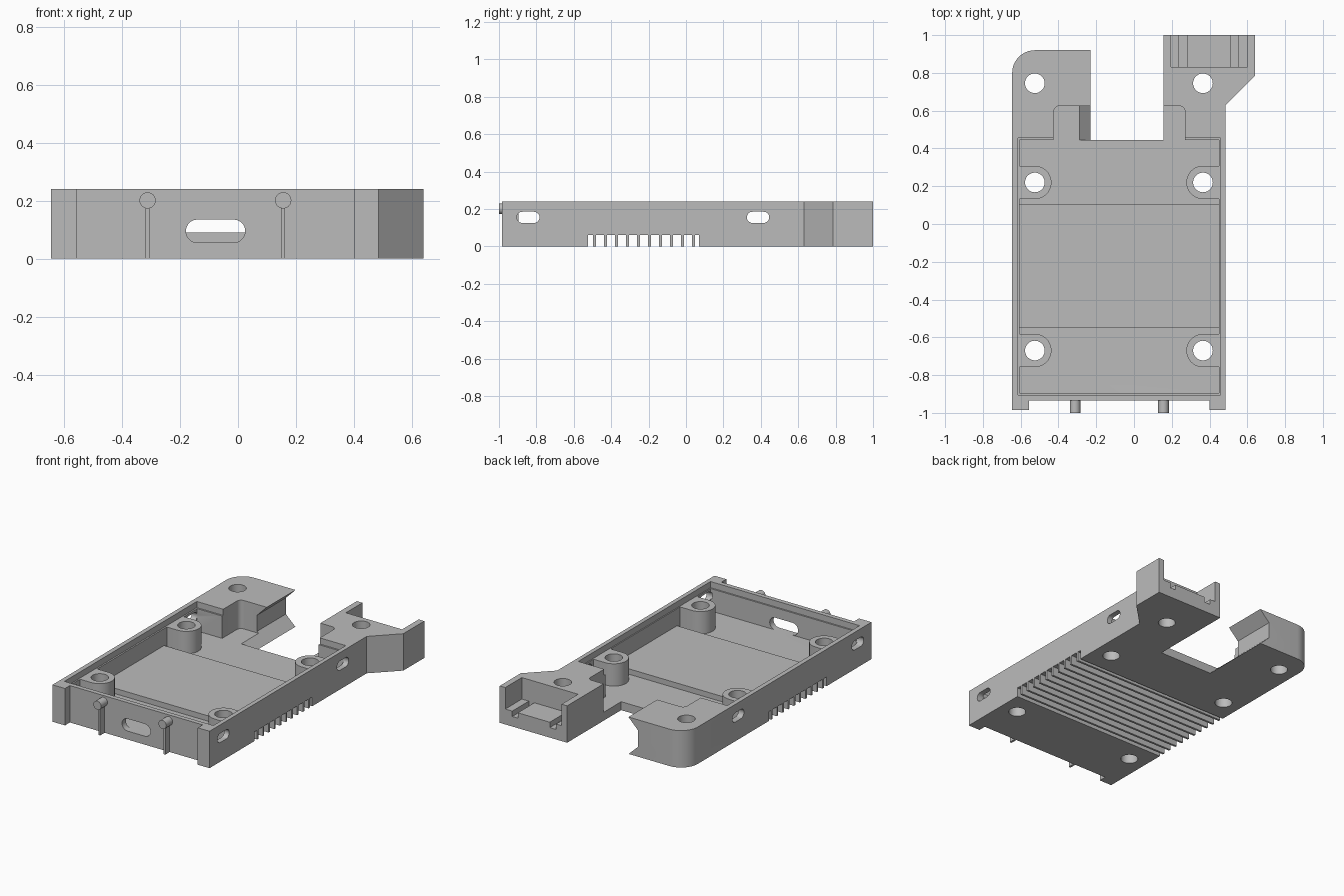
import bpy, math
from math import pi, sin, cos
from mathutils import Matrix

cube = bpy.data.objects.get("Cube")
if cube:
    bpy.data.objects.remove(cube, do_unlink=True)

grey = bpy.data.materials.new("plain_grey")
grey.use_nodes = True
colour = (0.5, 0.5, 0.5, 1)
grey.diffuse_color = colour
bsdf = next(n for n in grey.node_tree.nodes if n.type == 'BSDF_PRINCIPLED')
bsdf.inputs["Base Color"].default_value = colour

# Axis maps: profile plane (u, v) and extrusion direction w
AXES = {
    'Z': lambda u, v, w: (u, v, w),
    'Y': lambda u, v, w: (u, w, v),
    'X': lambda u, v, w: (w, u, v),
}


def prism(name, profile, lo, hi, axis='Z'):
    """Extrude a closed 2D profile between lo and hi along an axis."""
    n = len(profile)
    to3d = AXES[axis]
    verts = [to3d(u, v, w) for w in (lo, hi) for u, v in profile]
    faces = [list(range(n)), list(range(n, 2 * n))]
    faces += [[i, (i + 1) % n, (i + 1) % n + n, i + n] for i in range(n)]
    mesh = bpy.data.meshes.new(name)
    mesh.from_pydata(verts, [], faces)
    mesh.materials.append(grey)
    obj = bpy.data.objects.new(name, mesh)
    bpy.context.collection.objects.link(obj)
    bpy.context.view_layer.objects.active = obj
    obj.select_set(True)
    bpy.ops.object.mode_set(mode='EDIT')
    bpy.ops.mesh.select_all(action='SELECT')
    bpy.ops.mesh.normals_make_consistent(inside=False)
    bpy.ops.object.mode_set(mode='OBJECT')
    obj.select_set(False)
    return obj


def rect(u0, u1, v0, v1):
    return [(u0, v0), (u1, v0), (u1, v1), (u0, v1)]


def arc(cu, cv, r, a0, a1, n=10):
    return [(cu + r * cos(a0 + (a1 - a0) * i / n),
             cv + r * sin(a0 + (a1 - a0) * i / n)) for i in range(n + 1)]


def circle(cu, cv, r, n=40):
    return arc(cu, cv, r, 0, 2 * pi, n)[:-1]


def slot(u0, u1, v0, v1):
    r, cv = (v1 - v0) / 2, (v0 + v1) / 2
    return arc(u1 - r, cv, r, -pi / 2, pi / 2) + arc(u0 + r, cv, r, pi / 2, 1.5 * pi)


def combine(target, other, op='DIFFERENCE'):
    mod = target.modifiers.new("shape", 'BOOLEAN')
    mod.operation, mod.solver, mod.object = op, 'EXACT', other
    bpy.context.view_layer.objects.active = target
    bpy.ops.object.modifier_apply(modifier=mod.name)
    bpy.data.objects.remove(other, do_unlink=True)


TOP, FLOOR, LEDGE = 0.24, 0.055, 0.2

# Tray body with two rear arms and front corner posts
outline = [(-0.645, -0.985), (-0.555, -0.985), (-0.555, -0.935), (0.40, -0.935),
           (0.40, -0.985), (0.485, -0.985), (0.485, 0.63), (0.64, 0.785),
           (0.64, 1.0), (0.155, 1.0), (0.155, 0.445), (-0.23, 0.445), (-0.23, 0.92)]
outline += arc(-0.525, 0.80, 0.12, pi / 2, pi)
body = prism("tray_body", outline, 0, TOP)

# Main cavity, lid ledge and rounded rear pocket
combine(body, prism("cavity", rect(-0.605, 0.45, -0.895, 0.444), FLOOR, 0.5))
combine(body, prism("lid_ledge", rect(-0.615, 0.457, -0.905, 0.455), LEDGE, 0.5))
pocket = [(-0.425, 0.40), (0.27, 0.40)]
pocket += arc(0.24, 0.595, 0.03, 0, pi / 2, 6) + arc(-0.395, 0.595, 0.03, pi / 2, pi, 6)
combine(body, prism("rear_pocket", pocket, FLOOR, 0.5))

# Bevelled groove in the inner face of the rounded arm
groove = [(-0.2, 0.27), (-0.30, 0.17), (-0.30, 0.065), (-0.2, -0.03)]
combine(body, prism("arm_groove", groove, 0.446, 1.1, 'Y'))

# Stepped connector seat at the end of the other arm
seat = [(0.195, 0.5), (0.195, 0.10), (0.235, 0.10), (0.235, 0.065), (0.28, 0.065),
        (0.28, 0.10), (0.51, 0.10), (0.51, 0.065), (0.55, 0.065), (0.55, 0.10),
        (0.60, 0.10), (0.60, 0.5)]
combine(body, prism("connector_seat", seat, 0.83, 1.1, 'Y'))

# Raised floor plate over the cooling fins
combine(body, prism("floor_plate", rect(-0.62, 0.46, -0.55, 0.105), 0.04, 0.09), 'UNION')

# Screw bosses joined to the side walls
for y in (0.22, -0.67):
    left = [(-0.625, y - 0.088)] + arc(-0.525, y, 0.088, -pi / 2, pi / 2, 20) + [(-0.625, y + 0.088)]
    right = [(0.465, y + 0.088)] + arc(0.365, y, 0.088, pi / 2, 1.5 * pi, 20) + [(0.465, y - 0.088)]
    for side in (left, right):
        combine(body, prism("screw_boss", side, 0.04, LEDGE), 'UNION')

# Screw holes
for x in (-0.525, 0.365):
    for y in (-0.67, 0.22, 0.745):
        combine(body, prism("screw_hole", circle(x, y, 0.052), -0.1, 0.5))

# Front cable slot and side slots
combine(body, prism("front_slot", slot(-0.18, 0.025, FLOOR, 0.135), -1.1, -0.85, 'Y'))
for y0, y1 in ((-0.905, -0.783), (0.325, 0.445)):
    for x0, x1 in ((-0.8, -0.595), (0.44, 0.8)):
        combine(body, prism("side_slot", slot(y0, y1, 0.125, 0.185), x0, x1, 'X'))

# Cooling recess underneath, left with thin fins
combine(body, prism("fin_recess", rect(-1, 1, -0.525, 0.07), -0.1, 0.06))
body.data.materials.clear()
body.data.materials.append(grey)

for i in range(10):
    y = -0.489 + i * 0.0588
    prism(f"cooling_fin_{i + 1}", rect(-0.645, 0.485, y - 0.007, y + 0.007), 0, 0.062)

# Round-headed ribs on the front wall
for side, x in (("right", -0.312), ("left", 0.156)):
    prism(f"{side}_rib_stem", rect(x - 0.007, x + 0.007, 0, 0.18), -0.98, -0.93, 'Y')
    prism(f"{side}_rib_head", circle(x, 0.201, 0.028, 32), -1.0, -0.93, 'Y')

# Smooth the round surfaces while keeping edges crisp
bpy.ops.object.select_all(action='DESELECT')
for obj in bpy.context.scene.objects:
    if obj.type == 'MESH':
        obj.select_set(True)
bpy.context.view_layer.objects.active = body
bpy.ops.object.shade_smooth_by_angle(angle=math.radians(30))
